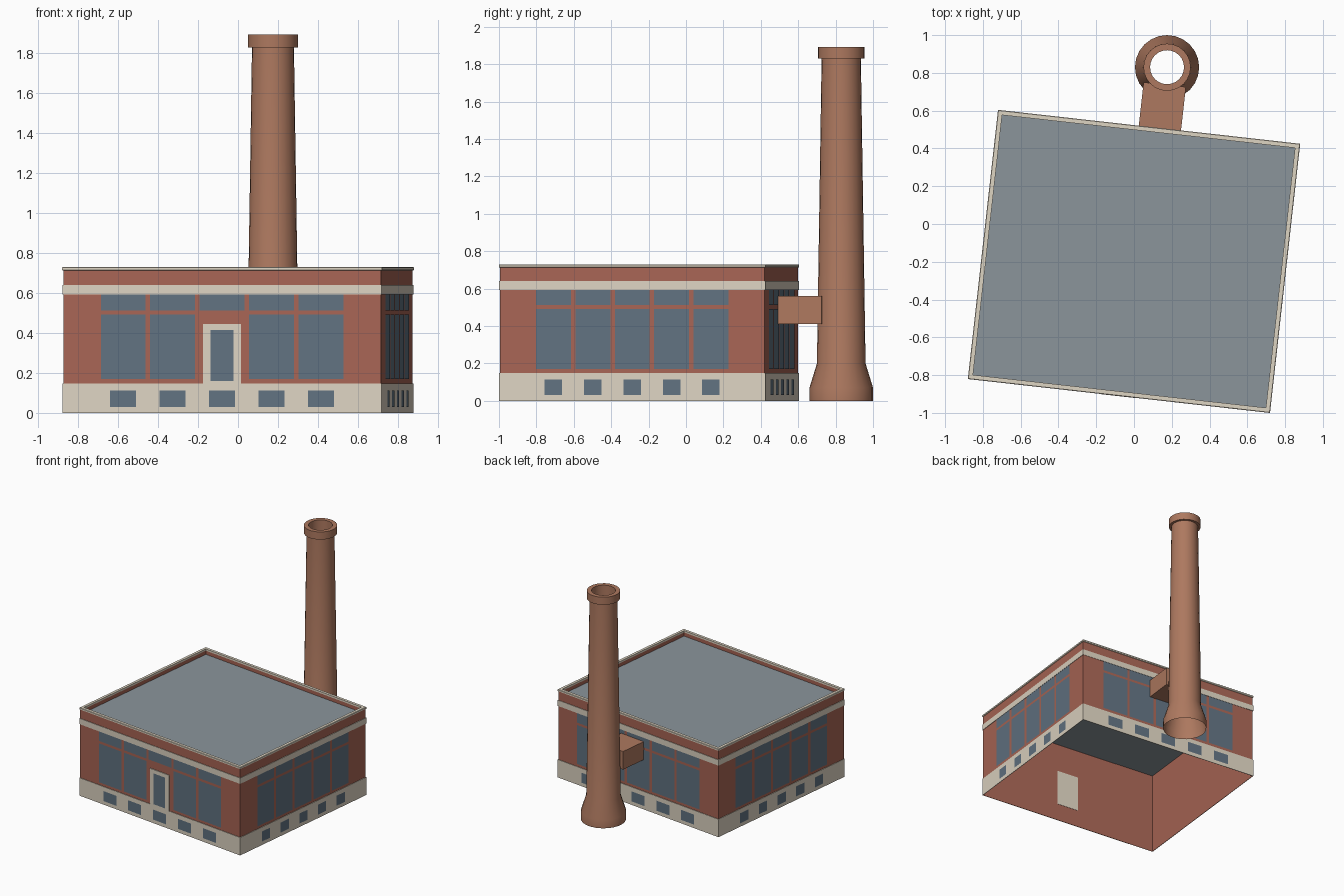
import bpy, math

if "Cube" in bpy.data.objects:
    bpy.data.objects.remove(bpy.data.objects["Cube"])

ANGLE = math.radians(-6.4)
ORIGIN = (0, -0.198, 0)
W, D = 0.80, 0.712          # wall half sizes


def material(name, rgb):
    m = bpy.data.materials.new(name)
    m.diffuse_color = (*rgb, 1)
    m.use_nodes = True
    m.node_tree.nodes["Principled BSDF"].inputs["Base Color"].default_value = m.diffuse_color
    return m


BRICK = material("red_brick", (0.39, 0.13, 0.09))
STACK = material("brown_brick", (0.42, 0.19, 0.115))
CREAM = material("cream_stone", (0.73, 0.66, 0.54))
GLASS = material("glass", (0.12, 0.17, 0.22))
ROOF = material("roof_grey", (0.26, 0.30, 0.33))


def make(name, verts, faces, mat, placed=True):
    me = bpy.data.meshes.new(name)
    me.from_pydata(verts, [], faces)
    me.materials.append(mat)
    ob = bpy.data.objects.new(name, me)
    bpy.context.collection.objects.link(ob)
    if placed:
        ob.location = ORIGIN
        ob.rotation_euler.z = ANGLE
    return ob


def sweep(name, profile, mat):
    """Run an (offset, z) profile around the rectangular plan."""
    verts, faces = [], []
    for sx, sy in ((-1, -1), (1, -1), (1, 1), (-1, 1)):
        verts += [(sx * (W + o), sy * (D + o), z) for o, z in profile]
    n = len(profile)
    for i in range(4):
        a, b = i * n, (i + 1) % 4 * n
        faces += [(a + k, b + k, b + k + 1, a + k + 1) for k in range(n - 1)]
    return make(name, verts, faces, mat)


def panels(name, normal, rects, off, mat):
    """Flat rectangles (a, b, z0, z1) on the wall with the given normal."""
    nx, ny = normal
    d = (W if nx else D) + off
    verts, faces = [], []
    for a, b, z0, z1 in rects:
        i = len(verts)
        for t, z in ((a, z0), (b, z0), (b, z1), (a, z1)):
            verts.append((nx * d - ny * t, ny * d + nx * t, z))
        faces.append((i, i + 1, i + 2, i + 3))
    return make(name, verts, faces, mat)


def box(name, x0, x1, y0, y1, z0, z1, mat):
    v = [(x, y, z) for z in (z0, z1) for x, y in ((x0, y0), (x1, y0), (x1, y1), (x0, y1))]
    f = [(3, 2, 1, 0), (4, 5, 6, 7)] + [(i, (i + 1) % 4, (i + 1) % 4 + 4, i + 4) for i in range(4)]
    return make(name, v, f, mat)


# Building shell, trim and roof
sweep("brick_walls", [(0, 0), (0, 0.715)], BRICK)
sweep("stone_base", [(0, 0), (0.004, 0), (0.004, 0.148), (0, 0.148)], CREAM)
sweep("stone_band", [(0, 0.592), (0.004, 0.592), (0.004, 0.64), (0, 0.64)], CREAM)
sweep("parapet_cap", [(0, 0.712), (0.005, 0.715), (0.005, 0.727), (0.002, 0.73),
                      (-0.02, 0.73), (-0.02, 0.715)], CREAM)
sweep("parapet_inside", [(-0.02, 0.715), (-0.02, 0.685)], BRICK)
make("roof", [(-W, -D, 0.685), (W, -D, 0.685), (W, D, 0.685), (-W, D, 0.685)],
     [(0, 1, 2, 3)], ROOF)

# Windows on all four sides; the door replaces the front middle pane
for side, normal in (("front", (0, -1)), ("right", (1, 0)), ("back", (0, 1)), ("left", (-1, 0))):
    wide = normal[0] == 0
    pitch, half, small = (0.249, 0.113, 0.065) if wide else (0.212, 0.094, 0.047)
    tall, low = [], []
    for i in range(-2, 3):
        c = i * pitch
        tall.append((c - half, c + half, 0.512, 0.592))
        if side != "front" or i != 0:
            tall.append((c - half, c + half, 0.17, 0.492))
        low.append((c - small, c + small, 0.03, 0.113))
    panels(side + "_windows", normal, tall, 0.002, GLASS)
    panels(side + "_basement_windows", normal, low, 0.006, GLASS)

# Door
box("door_frame", -0.096, 0.096, -D - 0.006, -D + 0.002, 0.146, 0.445, CREAM)
panels("door_glass", (0, -1), [(-0.058, 0.058, 0.16, 0.415)], 0.008, GLASS)

# Flue duct from the back wall to the chimney
box("flue_duct", -0.055, 0.17, D - 0.01, 0.948, 0.41, 0.56, STACK)

# Chimney, turned from an open profile
SIDES = 24
prof = [(0.17, 0), (0.17, 0.07), (0.13, 0.20), (0.105, 1.83), (0.125, 1.83),
        (0.125, 1.893), (0.09, 1.893), (0.09, 1.80)]
verts, faces = [], []
n = len(prof)
for s in range(SIDES):
    t = 2 * math.pi * s / SIDES
    verts += [(0.175 + r * math.cos(t), 0.83 + r * math.sin(t), z) for r, z in prof]
    a, b = s * n, (s + 1) % SIDES * n
    faces += [(a + k, b + k, b + k + 1, a + k + 1) for k in range(n - 1)]
chimney = make("chimney", verts, faces, STACK, placed=False)
bpy.context.view_layer.objects.active = chimney
chimney.select_set(True)
bpy.ops.object.shade_smooth_by_angle(angle=math.radians(30))
